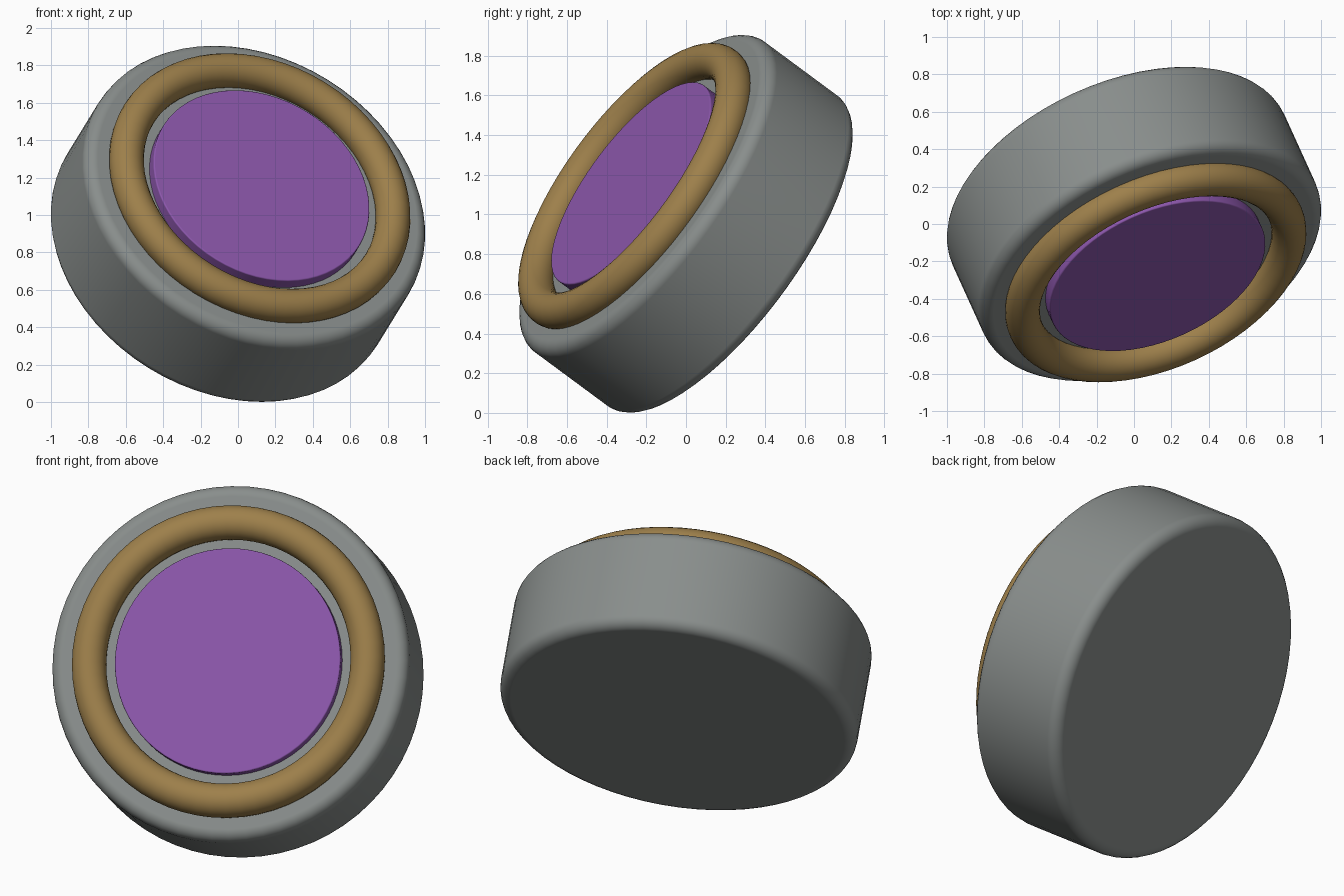
import bpy
from mathutils import Vector

cube = bpy.data.objects.get("Cube")
if cube:
    bpy.data.objects.remove(cube, do_unlink=True)

# Shared tilted axis of all the round parts
CENTRE = Vector((0, 0, 0.953))
AXIS = Vector((0.343, -0.755, 0.558)).normalized()
ROTATION = AXIS.to_track_quat('Z', 'Y').to_euler()


def material(name, colour):
    mat = bpy.data.materials.new(name)
    mat.use_nodes = True
    mat.diffuse_color = (*colour, 1)
    mat.node_tree.nodes["Principled BSDF"].inputs["Base Color"].default_value = (*colour, 1)
    return mat


def finish(name, mat):
    obj = bpy.context.object
    obj.name = name
    obj.data.materials.append(mat)
    return obj


def disc(name, mat, radius, back, front, bevel):
    """Round-edged disc spanning back..front along the axis."""
    bpy.ops.mesh.primitive_cylinder_add(
        vertices=64, radius=radius, depth=front - back,
        location=CENTRE + AXIS * (front + back) / 2, rotation=ROTATION)
    obj = finish(name, mat)
    mod = obj.modifiers.new("rounded_edges", 'BEVEL')
    mod.width = bevel
    mod.segments = 5
    mod.limit_method = 'ANGLE'
    bpy.ops.object.modifier_apply(modifier=mod.name)
    bpy.ops.object.shade_smooth_by_angle()
    weighted = obj.modifiers.new("flat_caps", 'WEIGHTED_NORMAL')
    weighted.keep_sharp = True
    return obj


grey = material("grey", (0.25, 0.27, 0.262))
gold = material("dull gold", (0.34, 0.215, 0.07))
purple = material("purple", (0.262, 0.095, 0.41))

# Thick drum body
disc("body", grey, 0.974, -0.303, 0.303, 0.065)

# Ring half sunk into the front face
bpy.ops.mesh.primitive_torus_add(
    major_radius=0.759, minor_radius=0.093, major_segments=64, minor_segments=24,
    location=CENTRE + AXIS * 0.339, rotation=ROTATION)
finish("ring", gold)
bpy.ops.object.shade_smooth()

# Raised centre plate
disc("centre_plate", purple, 0.615, 0.25, 0.37, 0.008)
